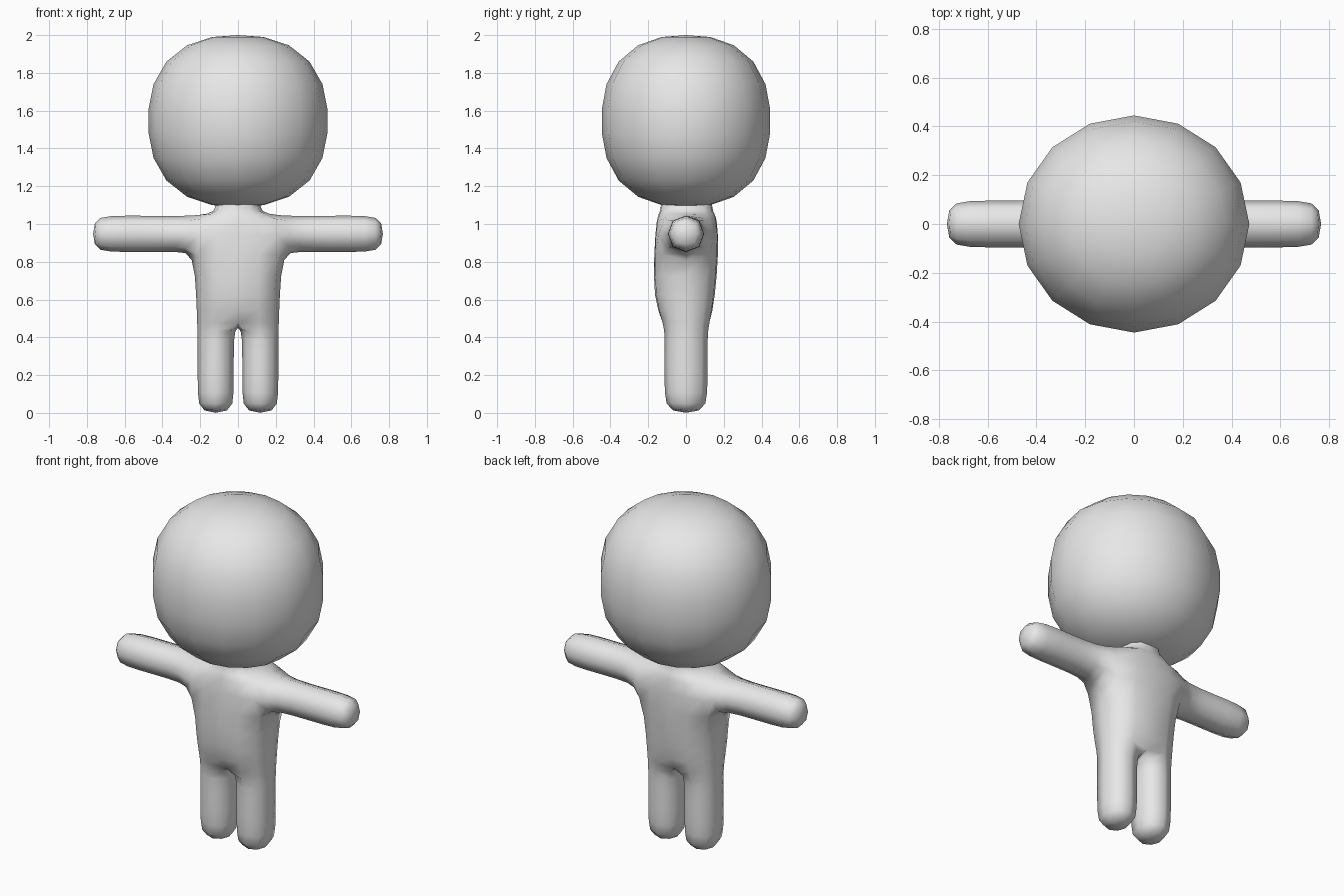
import bpy
import bmesh

if "Cube" in bpy.data.objects:
    bpy.data.objects.remove(bpy.data.objects["Cube"])

grey = bpy.data.materials.new("plain light grey")
grey.diffuse_color = (0.8, 0.8, 0.8, 1.0)
grey.use_nodes = True
grey.node_tree.nodes["Principled BSDF"].inputs["Base Color"].default_value = grey.diffuse_color


def finish(bm, name):
    """Turn a bmesh into a smooth-shaded object."""
    bmesh.ops.recalc_face_normals(bm, faces=bm.faces)
    for face in bm.faces:
        face.smooth = True
    mesh = bpy.data.meshes.new(name)
    bm.to_mesh(mesh)
    bm.free()
    mesh.materials.append(grey)
    obj = bpy.data.objects.new(name, mesh)
    bpy.context.collection.objects.link(obj)
    return obj


def bridge(bm, low, high, skip=()):
    """Join two loops of equal length with quads."""
    n = len(low)
    for i in range(n):
        if i not in skip:
            j = (i + 1) % n
            bm.faces.new((low[i], low[j], high[j], high[i]))


def extend_limb(bm, root, rings):
    """Run a limb out from a root loop and cap its end."""
    for ring in rings:
        loop = [bm.verts.new(co) for co in ring]
        bridge(bm, root, loop)
        root = loop
    bm.faces.new(root)


# Head: rounded, slightly boxy ball
bm = bmesh.new()
bmesh.ops.create_uvsphere(bm, u_segments=16, v_segments=11, radius=1)
POWER = 2.38
for v in bm.verts:
    r = (v.co.x ** 2 + v.co.y ** 2) ** 0.5
    v.co /= (r ** POWER + abs(v.co.z) ** POWER) ** (1 / POWER)
    v.co.x *= 0.475
    v.co.y *= 0.447
    v.co.z = 1.545 + v.co.z * 0.455
finish(bm, "head")

# Body cage: torso rings as (height, half width, front y, back y)
bm = bmesh.new()
torso = []
for z, a, f, k in ((0.47, 0.225, -0.125, 0.13),
                   (0.61, 0.23, -0.172, 0.152),
                   (0.84, 0.243, -0.17, 0.174),
                   (1.052, 0.22, -0.155, 0.165),
                   (1.055, 0.12, -0.135, 0.14),
                   (1.14, 0.12, -0.13, 0.135)):
    outline = ((-a, f), (0, f), (a, f), (a, k), (0, k), (-a, k))
    torso.append([bm.verts.new((x, y, z)) for x, y in outline])
for i in range(len(torso) - 1):
    # side faces at the shoulders stay open for the arms
    bridge(bm, torso[i], torso[i + 1], skip=(2, 5) if i == 2 else ())

# Arms and legs, mirrored
hip, chest, shoulder = torso[0], torso[2], torso[3]
for s, front, back in ((1, 2, 3), (-1, 0, 5)):
    arm = [[(s * x, -h, 0.948 - h), (s * x, h, 0.948 - h),
            (s * x, h, 0.948 + h), (s * x, -h, 0.948 + h)]
           for x, h in ((0.31, 0.104), (0.5, 0.104), (0.69, 0.106), (0.774, 0.085))]
    extend_limb(bm, [chest[front], chest[back], shoulder[back], shoulder[front]], arm)

    leg = [[(s * (0.118 - w), -d, z), (s * (0.118 + w), -d, z),
            (s * (0.118 + w), d, z), (s * (0.118 - w), d, z)]
           for z, w, d in ((0.40, 0.104, 0.124), (0.25, 0.104, 0.125),
                           (0.10, 0.104, 0.124), (-0.008, 0.095, 0.108))]
    extend_limb(bm, [hip[1], hip[front], hip[back], hip[4]], leg)

body = finish(bm, "body")
rounding = body.modifiers.new("rounding", "SUBSURF")
rounding.levels = rounding.render_levels = 1
